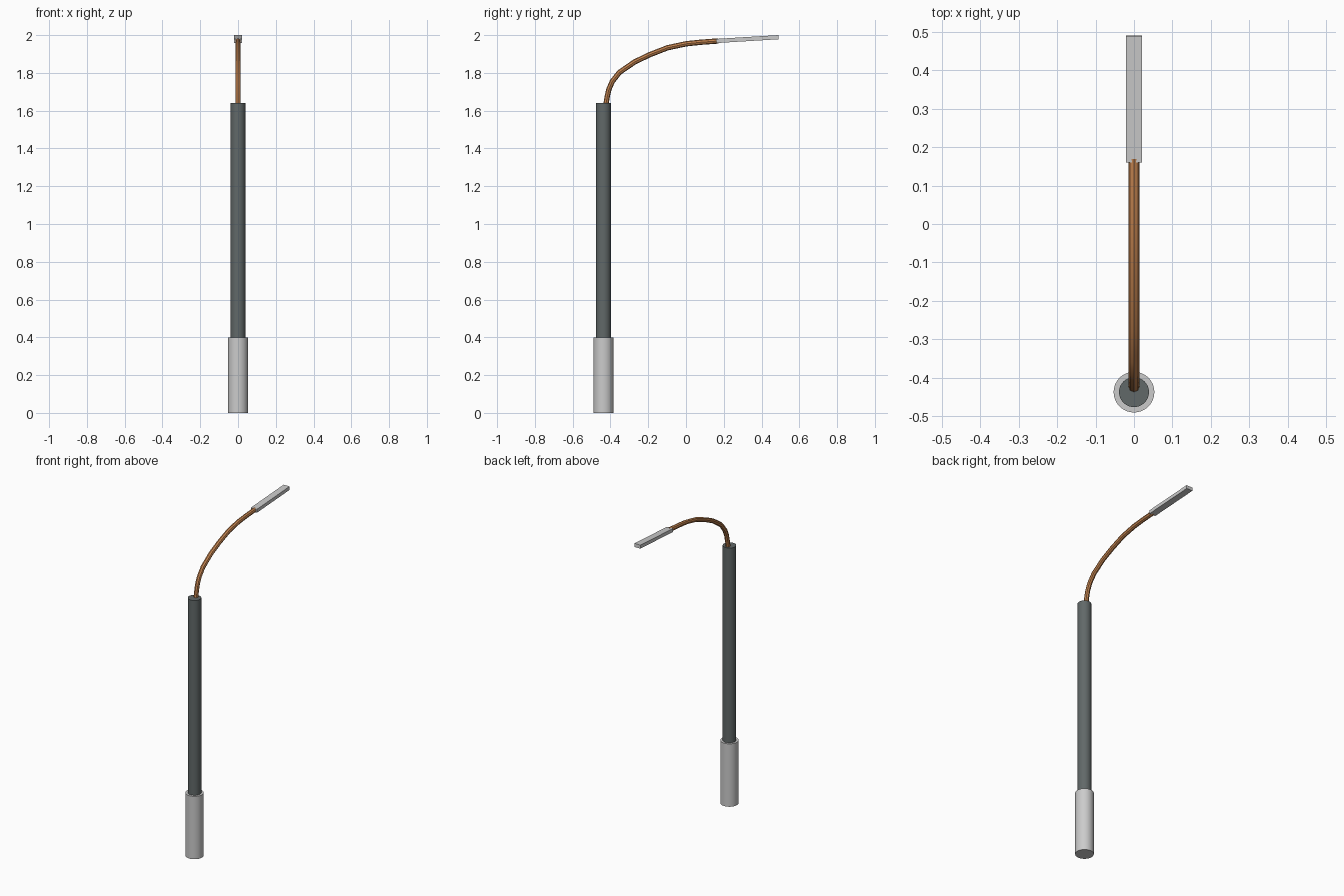
import bpy, math

if "Cube" in bpy.data.objects:
    bpy.data.objects.remove(bpy.data.objects["Cube"])

POLE_Y = -0.437


def material(name, color):
    m = bpy.data.materials.new(name)
    m.diffuse_color = color
    m.use_nodes = True
    m.node_tree.nodes["Principled BSDF"].inputs["Base Color"].default_value = m.diffuse_color
    return m


def cylinder(name, radius, z0, z1, mat=None):
    bpy.ops.mesh.primitive_cylinder_add(vertices=32, radius=radius, depth=z1 - z0,
                                        location=(0, POLE_Y, (z0 + z1) / 2))
    ob = bpy.context.object
    ob.name = name
    if mat:
        ob.data.materials.append(mat)
    bpy.ops.object.shade_smooth_by_angle(angle=math.radians(30))
    return ob


dark = material("dark_steel", (0.12, 0.14, 0.14, 1))
copper = material("copper", (0.55, 0.23, 0.08, 1))

# Upright: thick lower sleeve and slimmer dark pole
cylinder("base_sleeve", 0.053, 0, 0.40)
cylinder("pole", 0.039, 0.40, 1.64, dark)

# Curved arm: round tube swept along a path in the YZ plane
path = [(-0.424, 1.63), (-0.418, 1.67), (-0.408, 1.714), (-0.390, 1.755),
        (-0.352, 1.803), (-0.272, 1.858), (-0.193, 1.896), (-0.098, 1.933),
        (0.0, 1.954), (0.075, 1.962), (0.17, 1.969)]
curve = bpy.data.curves.new("arm", 'CURVE')
curve.dimensions = '3D'
curve.bevel_depth = 0.014
curve.bevel_resolution = 2
curve.use_fill_caps = True
spline = curve.splines.new('POLY')
spline.points.add(len(path) - 1)
for p, (y, z) in zip(spline.points, path):
    p.co = (0, y, z, 1)
arm = bpy.data.objects.new("arm", curve)
bpy.context.collection.objects.link(arm)
bpy.ops.object.select_all(action='DESELECT')
arm.select_set(True)
bpy.context.view_layer.objects.active = arm
bpy.ops.object.convert(target='MESH')
arm = bpy.context.object
arm.data.materials.clear()
arm.data.materials.append(copper)
bpy.ops.object.shade_smooth_by_angle(angle=math.radians(35))

# Lamp head: thin flat bar tilted slightly upward
bpy.ops.mesh.primitive_cube_add(size=1, location=(0, 0.325, 1.979),
                                rotation=(math.radians(3.5), 0, 0))
lamp = bpy.context.object
lamp.name = "lamp_head"
lamp.scale = (0.042, 0.33, 0.022)
bpy.ops.object.transform_apply(location=False, rotation=False, scale=True)
